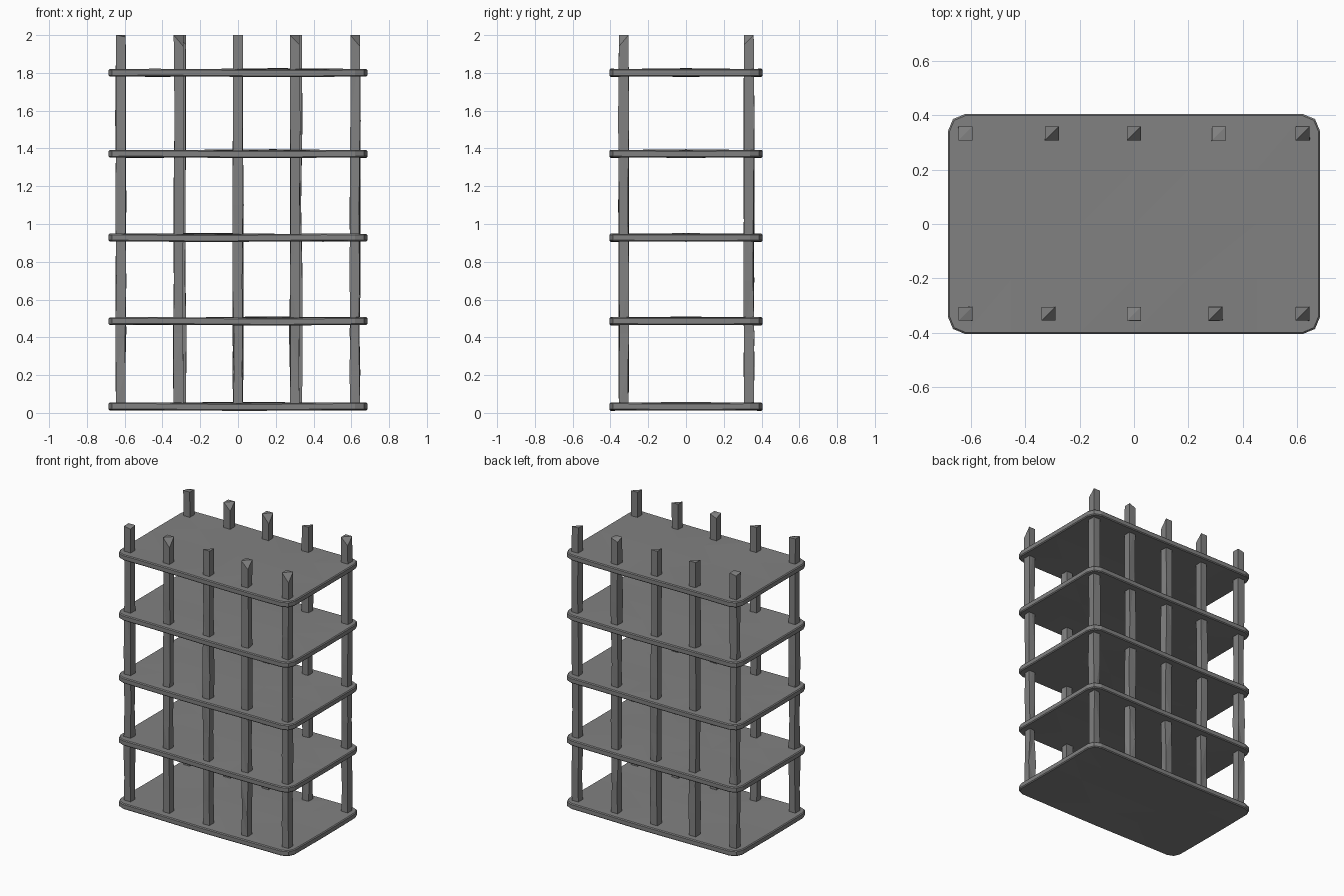
import bpy, bmesh, math, random
from mathutils import Vector

random.seed(4)
cube = bpy.data.objects.get("Cube")
if cube:
    bpy.data.objects.remove(cube)

# One weathered grey stone
stone = bpy.data.materials.new("grey_stone")
stone.use_nodes = True
grey = (0.22, 0.22, 0.22, 1)
stone.diffuse_color = grey
stone.node_tree.nodes["Principled BSDF"].inputs["Base Color"].default_value = grey


def make_block(size, centre):
    bm = bmesh.new()
    bmesh.ops.create_cube(bm, size=1)
    bmesh.ops.scale(bm, vec=size, verts=bm.verts)
    bmesh.ops.translate(bm, vec=centre, verts=bm.verts)
    return bm


def cut(bm, axis, position):
    normal = Vector((0, 0, 0))
    normal[axis] = 1
    bmesh.ops.bisect_plane(bm, geom=bm.verts[:] + bm.edges[:] + bm.faces[:],
                           plane_co=normal * position, plane_no=normal)


def finish(bm, name):
    bmesh.ops.recalc_face_normals(bm, faces=bm.faces)
    bmesh.ops.triangulate(bm, faces=bm.faces)
    mesh = bpy.data.meshes.new(name)
    bm.to_mesh(mesh)
    bm.free()
    mesh.materials.append(stone)
    bpy.context.collection.objects.link(bpy.data.objects.new(name, mesh))


def is_upright(edge):
    a, b = edge.verts
    return abs(a.co.z - b.co.z) > 0.01


# Floor slab: rounded corners, softened rim and a gently uneven surface
def floor_slab(name, z):
    bm = make_block((1.37, 0.81, 0.04), (0, 0, z))
    bmesh.ops.bevel(bm, geom=[e for e in bm.edges if is_upright(e)],
                    offset=0.065, segments=2, profile=0.5, affect='EDGES')
    rim = [e for e in bm.edges if not is_upright(e)]
    bmesh.ops.bevel(bm, geom=rim, offset=0.006, segments=1, affect='EDGES')
    for x in (-0.45, -0.2, 0, 0.2, 0.45):
        cut(bm, 0, x)
    for y in (-0.2, 0, 0.2):
        cut(bm, 1, y)
    phase = random.uniform(0, 6)
    for v in bm.verts:
        v.co.z += 0.003 * math.sin(5 * v.co.x + phase) * math.cos(6 * v.co.y)
        v.co.z += 0.002 * math.cos(4 * v.co.y)
    finish(bm, name)


# Post: slightly wavering square shaft with one chipped top corner
def post(name, x, y, chip):
    bm = make_block((0.051, 0.051, 1.96), (x, y, 1.02))
    for z in (0.22, 0.42, 0.7, 1.1, 1.55):
        cut(bm, 2, z)
    for v in bm.verts:
        if 0.1 < v.co.z < 1.9:
            v.co.x += random.uniform(-0.005, 0.005)
            v.co.y += random.uniform(-0.004, 0.004)
        elif v.co.z > 1.9:
            if (v.co.x - x) * chip[0] > 0 and (v.co.y - y) * chip[1] > 0:
                v.co.z -= chip[2]
    finish(bm, name)


for i, z in enumerate((0.033, 0.485, 0.927, 1.371, 1.8)):
    floor_slab(f"floor_slab_{i + 1}", z)

# Each post: position along the row, then chip direction and depth
back_right, front_left = (-1, 1), (1, -1)
rows = {
    "front": (-0.33, ((-0.62, front_left, 0.01), (-0.315, front_left, 0.06),
                      (0, back_right, 0.02), (0.3, front_left, 0.05),
                      (0.62, front_left, 0.06))),
    "back": (0.333, ((-0.62, back_right, 0.01), (-0.302, front_left, 0.05),
                     (0, front_left, 0.06), (0.312, back_right, 0.02),
                     (0.62, front_left, 0.05))),
}
for row, (y, posts) in rows.items():
    for i, (x, side, depth) in enumerate(posts):
        post(f"{row}_post_{i + 1}", x, y, (*side, depth))
